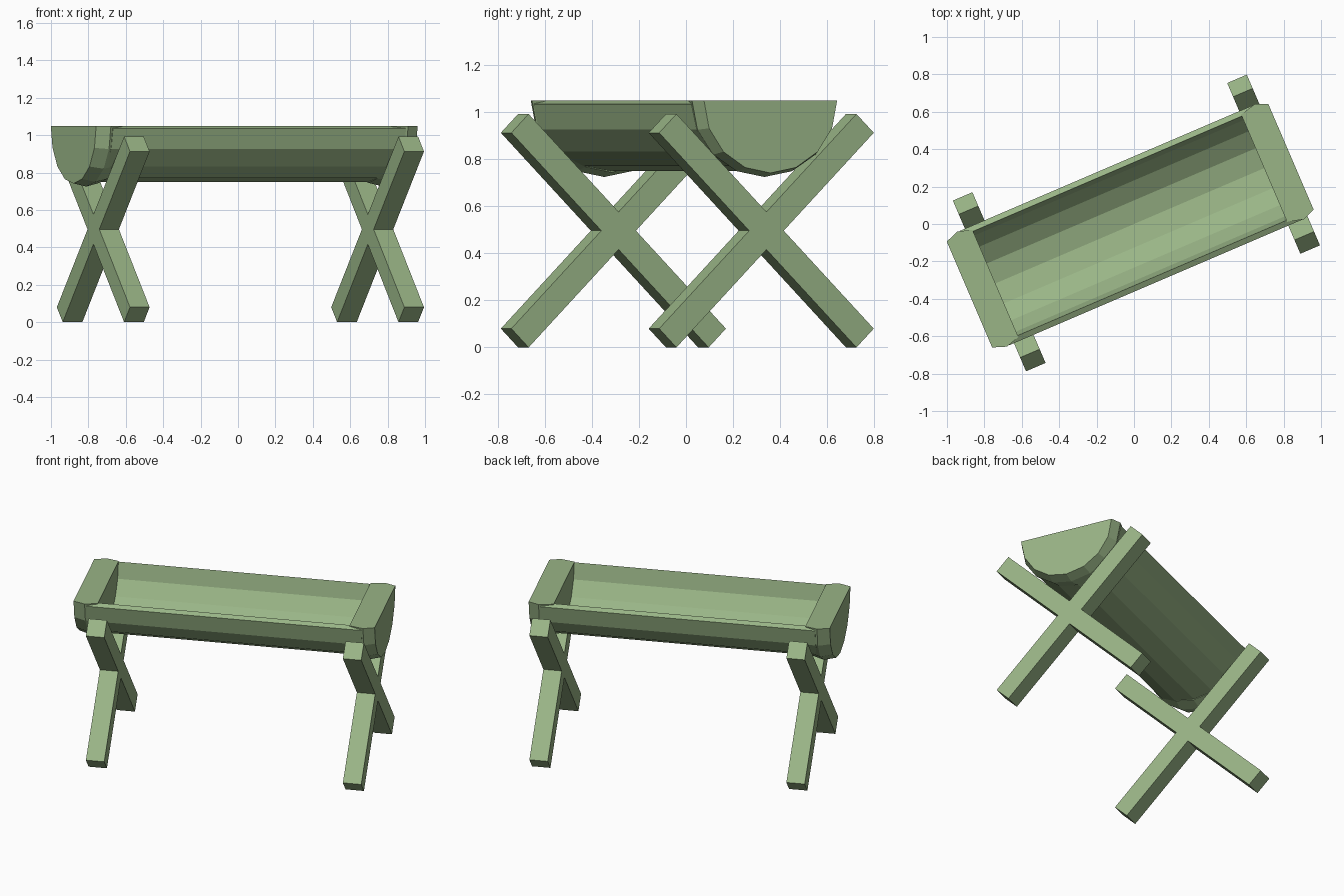
import bpy, bmesh, math
from mathutils import Matrix

if "Cube" in bpy.data.objects:
    bpy.data.objects.remove(bpy.data.objects["Cube"])

TURN = Matrix.Rotation(math.radians(23.2), 4, 'Z')
TOP = 1.05
SEG = 8

mat = bpy.data.materials.new("green_wood")
mat.diffuse_color = (0.32, 0.46, 0.24, 1)
mat.use_nodes = True
mat.node_tree.nodes["Principled BSDF"].inputs["Base Color"].default_value = mat.diffuse_color


def finish(name, bm):
    bmesh.ops.recalc_face_normals(bm, faces=bm.faces)
    bm.transform(TURN)
    me = bpy.data.meshes.new(name)
    bm.to_mesh(me)
    bm.free()
    me.materials.append(mat)
    ob = bpy.data.objects.new(name, me)
    bpy.context.collection.objects.link(ob)
    return ob


def arc(half_width, depth, top=TOP):
    """Half-round profile hanging below the top."""
    return [(half_width * math.cos(math.pi * i / SEG),
             top - depth * math.sin(math.pi * i / SEG)) for i in range(SEG + 1)]


def loft(name, sections):
    """Join closed profiles along the length; each is (position, points)."""
    bm = bmesh.new()
    rings = [[bm.verts.new((u, v, z)) for v, z in pts] for u, pts in sections]
    for a, b in zip(rings, rings[1:]):
        n = len(a)
        for i in range(n):
            j = (i + 1) % n
            bm.faces.new((a[i], a[j], b[j], b[i]))
    bm.faces.new(rings[0])
    bm.faces.new(rings[-1])
    return finish(name, bm)


# Trough body: thin half-round shell with a sloped rim
shell = arc(0.333, 0.285, 1.035) + arc(0.303, 0.272)[::-1]
loft("trough_body", [(-0.87, shell), (0.835, shell)])

# End caps: thick half discs, widest in the middle
for name, inner, middle, outer in (("left_end_cap", -0.806, -0.883, -0.957),
                                   ("right_end_cap", 0.757, 0.846, 0.913)):
    loft(name, [(inner, arc(0.312, 0.305)),
                (middle, arc(0.335, 0.325)),
                (outer, arc(0.308, 0.308))])

# Crossed legs: two square bars at each end
for side, u in (("left", -0.784), ("right", 0.812)):
    for label, angle in (("front", 45), ("back", -45)):
        bm = bmesh.new()
        bmesh.ops.create_cube(bm, size=1, matrix=(
            Matrix.Translation((u, 0, 0.4965))
            @ Matrix.Rotation(math.radians(angle), 4, 'X')
            @ Matrix.Diagonal((0.114, 0.113, 1.291, 1))))
        finish(f"{side}_{label}_leg", bm)
